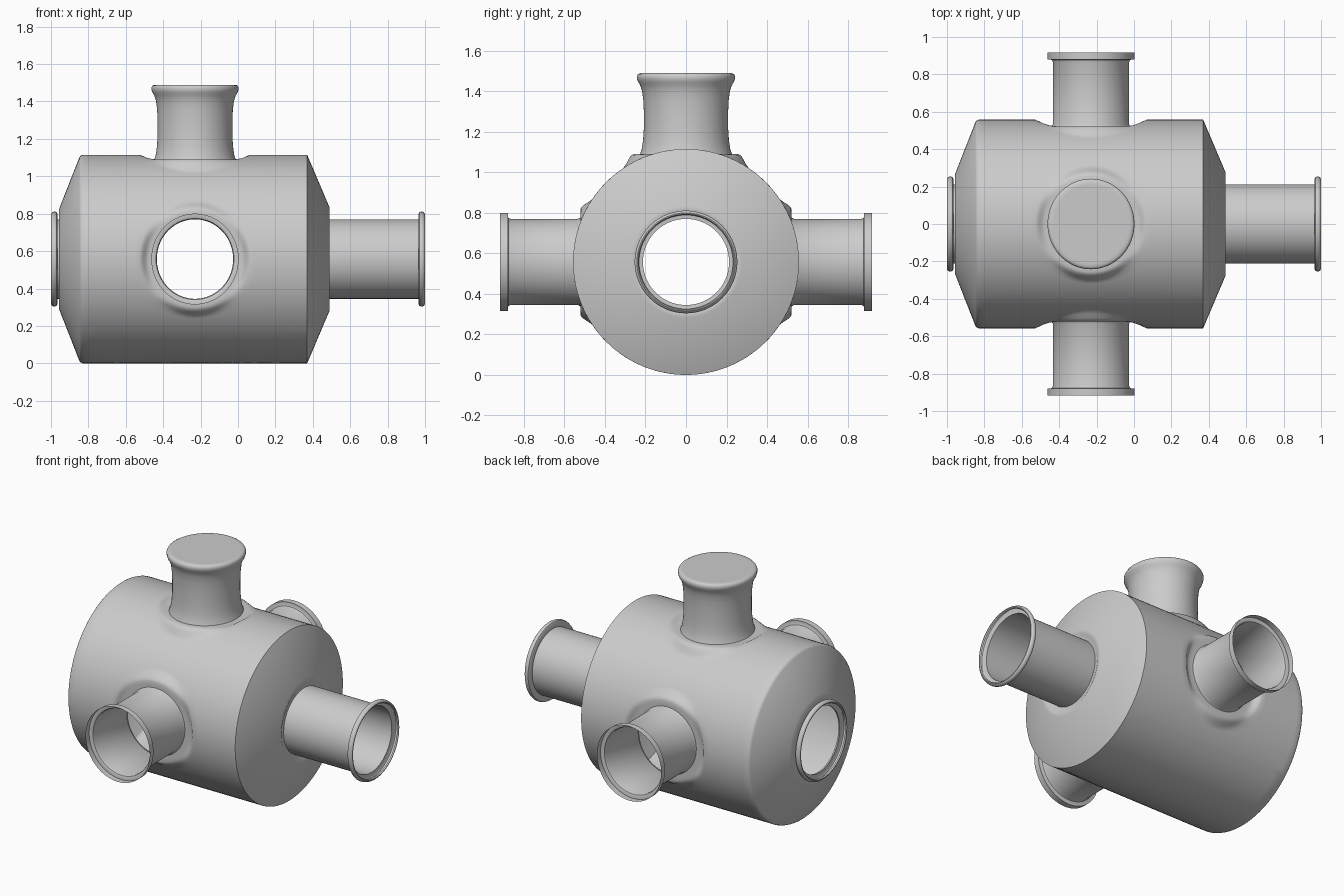
import bpy, bmesh
from math import sin, cos, tan, pi, asin, sqrt, radians

if "Cube" in bpy.data.objects:
    bpy.data.objects.remove(bpy.data.objects["Cube"])

N = 96                      # segments round every ring
R, CX, CZ = 0.5575, -0.23, 0.5575   # tank radius, nozzle position, axis height
HALF = 0.6                  # half length of the straight tank wall
OVAL = 0.96                 # nozzles are slightly narrower along x
ANG = [2 * pi * i / N for i in range(N)]


def loft(bm, rows, cap=False):
    rings = [[bm.verts.new(p) for p in row] for row in rows]
    for a, b in zip(rings, rings[1:]):
        for i in range(len(a)):
            j = (i + 1) % len(a)
            bm.faces.new((a[i], a[j], b[j], b[i]))
    if cap:
        bm.faces.new(rings[-1])


def finish(bm, name):
    bmesh.ops.remove_doubles(bm, verts=bm.verts, dist=1e-4)
    bmesh.ops.recalc_face_normals(bm, faces=bm.faces)
    me = bpy.data.meshes.new(name)
    bm.to_mesh(me)
    bm.free()
    me.shade_smooth()
    me.set_sharp_from_angle(angle=radians(32))
    ob = bpy.data.objects.new(name, me)
    bpy.context.collection.objects.link(ob)


def place(u, v, h, phi):
    # u along the tank, v sideways, h outward in direction phi round the x axis
    return (CX + u, h * cos(phi) - v * sin(phi), CZ + h * sin(phi) + v * cos(phi))


def on_tank(x, th, phi):
    return place(x, R * sin(th), R * cos(th), phi)


def wall_panel(bm, phi, seat):
    # quarter of the tank wall, with a flattened nozzle seat if seat is given
    hole = 0.31 if seat else 0.0
    rows = []
    for k in [i / 10 for i in range(10, -1, -1)]:
        row = []
        for t in ANG:
            m = max(abs(cos(t)), abs(sin(t)))
            x0, a0 = hole * OVAL * cos(t), asin(hole * sin(t) / R)
            x1, a1 = HALF * cos(t) / m, pi / 4 * sin(t) / m
            row.append(on_tank(x0 + (x1 - x0) * k, a0 + (a1 - a0) * k, phi))
        rows.append(row)
    if seat:
        for r, w in [(.297, .15), (.284, .5), (.271, .85), (.258, 1), (.235, 1), (.2125, 1)]:
            row = []
            for t in ANG:
                v = r * sin(t)
                h = sqrt(R * R - v * v) * (1 - w) + seat * w
                row.append(place(r * OVAL * cos(t), v, h, phi))
            rows.append(row)
    loft(bm, rows)


def axial(profile):
    # rings round the tank axis, matching the wall panels' spacing
    ths = [q * pi / 2 + pi / 4 * tan(-pi / 4 + 2 * pi * i / N)
           for q in range(4) for i in range(N // 4)]
    return [[(x, r * cos(a), CZ + r * sin(a)) for a in ths] for x, r in profile]


def nozzle(name, phi, profile, cap=False):
    bm = bmesh.new()
    loft(bm, [[place(r * OVAL * cos(t), r * sin(t), h, phi) for t in ANG]
              for h, r in profile], cap)
    finish(bm, name)


# Tank: thin hollow shell with seats for the nozzles and conical ends
SIDE, TOP = 0.522, 0.533
body = bmesh.new()
for phi, seat in [(0, SIDE), (pi / 2, TOP), (pi, SIDE), (-pi / 2, None)]:
    wall_panel(body, phi, seat)
loft(body, axial([(-.83, R), (-.84, .5535), (-.848, .545), (-.95, .285),
                  (-.957, .265), (-.957, .2125)]))
loft(body, axial([(.37, R), (.49, .275), (.49, .25), (.482, .235), (.48, .2125)]))
finish(body, "tank_body")

# End pipes with rolled lips
for name, s, start in [("right_pipe", 1, .48), ("left_neck", -1, -.957)]:
    bm = bmesh.new()
    lip = [(.966, .2125), (.966, .243), (.970, .250), (.977, .2535), (.986, .2535),
           (.994, .250), (1.0, .242), (1.0, .237), (.992, .232)]
    loft(bm, axial([(start, .2125)] + [(s * x, r) for x, r in lip]))
    finish(bm, name)

# Open side nozzles with stepped cup rims
for name, phi in [("front_nozzle", pi), ("back_nozzle", 0)]:
    nozzle(name, phi, [(SIDE, .219), (SIDE + .012, .2125), (.865, .2125), (.876, .217),
                       (.880, .226), (.880, .243), (.918, .243)])

# Closed top nozzle with flared head
nozzle("top_nozzle", pi / 2,
       [(TOP, .227), (.555, .219), (.60, .212), (.66, .208), (.74, .208), (.80, .211),
        (.845, .217), (.875, .227), (.890, .237), (.905, .242), (.918, .242),
        (.927, .237), (.932, .228), (.932, .21)], cap=True)
